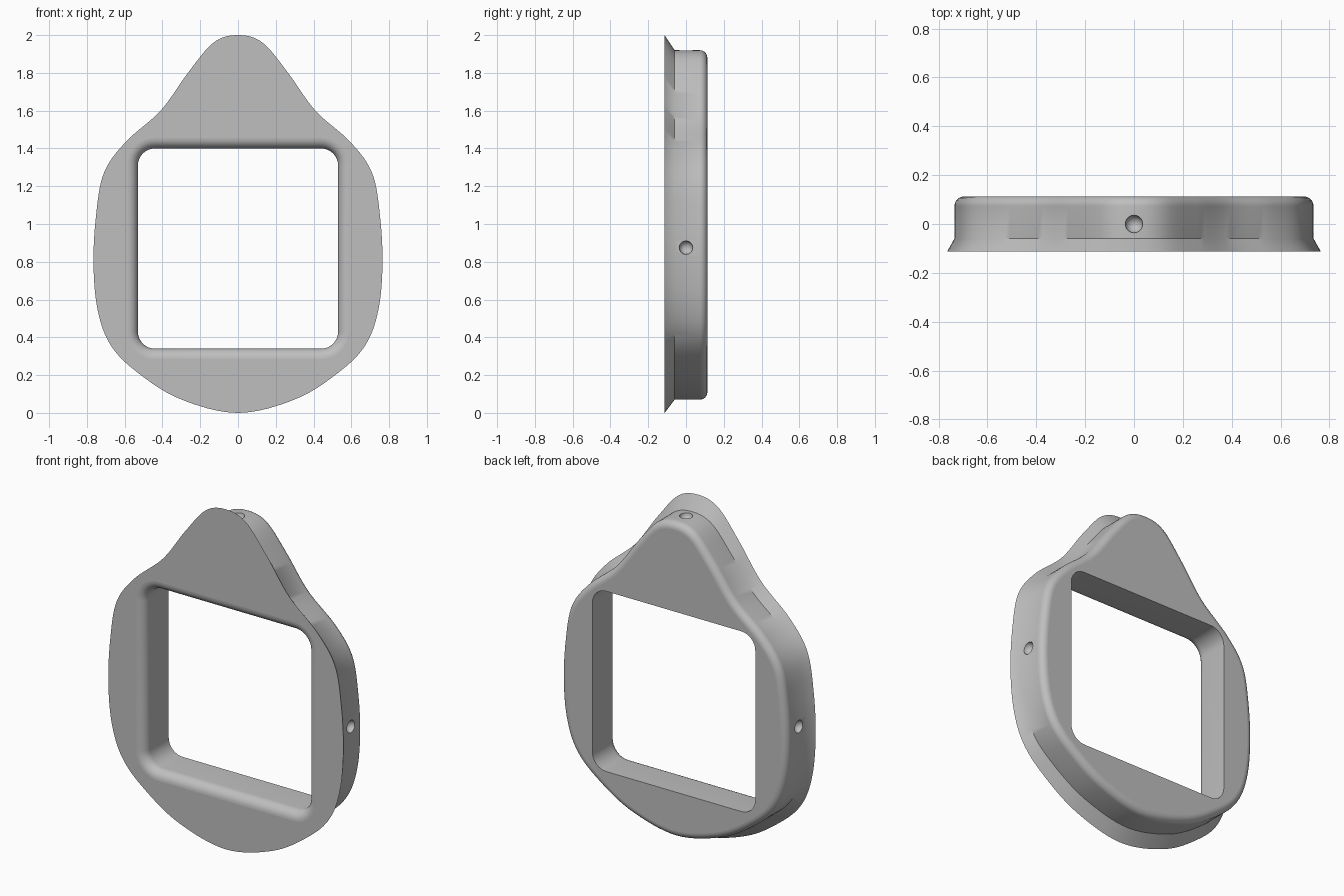
import bpy, bmesh, math
from mathutils import Vector

cube = bpy.data.objects.get("Cube")
if cube:
    bpy.data.objects.remove(cube, do_unlink=True)

DEPTH = 0.113        # half thickness
HOLE_Z, HOLE = 0.87, 0.53
STEPS = 8

# Right half of the pear-shaped outline, top to bottom (x, z)
HALF = [(0, 2.0), (0.13, 1.96), (0.265, 1.80), (0.41, 1.60), (0.594, 1.435),
        (0.71, 1.27), (0.752, 1.04), (0.765, 0.78), (0.742, 0.54),
        (0.675, 0.36), (0.54, 0.22), (0.31, 0.075), (0, 0)]


def closed_spline(pts, n):
    """Smooth closed curve through the points."""
    pts = [Vector(p) for p in pts]
    out = []
    for i in range(len(pts)):
        a, b, c, d = (pts[(i + k - 1) % len(pts)] for k in range(4))
        for s in range(n):
            t = s / n
            out.append(0.5 * (2 * b + (c - a) * t + (2 * a - 5 * b + 4 * c - d) * t * t
                              + (3 * b - a - 3 * c + d) * t ** 3))
    return out


def inset(loop, dist):
    """Move a clockwise loop inwards along its normals."""
    out = []
    for i, p in enumerate(loop):
        t = (loop[(i + 1) % len(loop)] - loop[i - 1]).normalized()
        out.append(p + Vector((t.y, -t.x)) * dist)
    return out


def rounded_square(half, radius):
    out = []
    for k in range(4):
        mid = math.pi / 4 + k * math.pi / 2
        c = Vector((math.copysign(half - radius, math.cos(mid)),
                    HOLE_Z + math.copysign(half - radius, math.sin(mid))))
        for s in range(STEPS + 1):
            a = (k + s / STEPS) * math.pi / 2
            out.append(c + radius * Vector((math.cos(a), math.sin(a))))
    return out


bm = bmesh.new()


def ring(loop, y):
    return [bm.verts.new((p.x, y, p.y)) for p in loop]


def walls(rings):
    for a, b in zip(rings, rings[1:]):
        for i in range(len(a)):
            j = (i + 1) % len(a)
            bm.faces.new((a[i], a[j], b[j], b[i]))


def cap(outer, inner):
    edges = [bm.edges.get((r[i - 1], r[i])) for r in (outer, inner) for i in range(len(r))]
    bmesh.ops.triangle_fill(bm, edges=edges, use_beauty=True)


# Outer skin: flared front rim, straight wall, rounded back edge
rim = closed_spline(HALF + [(-x, z) for x, z in HALF[-2:0:-1]], 8)
wall = [Vector((p.x * 0.961, 0.07 + p.y * 0.925)) for p in rim]
R = 0.04
outer = [ring(rim, -DEPTH), ring(wall, -0.06)]
for s in range(STEPS + 1):
    a = s / STEPS * math.pi / 2
    outer.append(ring(inset(wall, R * (1 - math.cos(a))), DEPTH - R + R * math.sin(a)))
walls(outer)

# Window: sharp at the back, rounded lip at the front
F = 0.055
inner = [ring(rounded_square(HOLE, 0.09), DEPTH)]
for s in range(STEPS + 1):
    a = s / STEPS * math.pi / 2
    grow = F * (1 - math.cos(a))
    inner.append(ring(rounded_square(HOLE + grow, 0.09 + grow), -DEPTH + F - F * math.sin(a)))
walls(inner)

cap(outer[0], inner[-1])
cap(outer[-1], inner[0])
bmesh.ops.recalc_face_normals(bm, faces=bm.faces)

mesh = bpy.data.meshes.new("frame_body")
bm.to_mesh(mesh)
bm.free()
frame = bpy.data.objects.new("frame_body", mesh)
bpy.context.collection.objects.link(frame)

grey = bpy.data.materials.new("plain grey")
grey.use_nodes = True
grey.diffuse_color = (0.52, 0.52, 0.52, 1)
grey.node_tree.nodes["Principled BSDF"].inputs["Base Color"].default_value = (0.52, 0.52, 0.52, 1)
mesh.materials.append(grey)

# Round dimples on both sides and on the top
bpy.context.view_layer.objects.active = frame
for pos in ((0.735, 0, 0.875), (-0.735, 0, 0.875), (0, 0, 1.92)):
    bpy.ops.mesh.primitive_uv_sphere_add(segments=24, ring_count=12, radius=0.036, location=pos)
    cutter = bpy.context.object
    cutter.name = "dimple_cutter"
    cutter.hide_render = True
    cutter.data.materials.append(grey)
    mod = frame.modifiers.new("dimple", 'BOOLEAN')
    mod.operation, mod.solver, mod.object = 'DIFFERENCE', 'EXACT', cutter
    bpy.context.view_layer.objects.active = frame
    bpy.ops.object.modifier_apply(modifier=mod.name)
    bpy.data.objects.remove(cutter, do_unlink=True)

# Smooth curved skin, flat front and back
bpy.ops.object.select_all(action='DESELECT')
frame.select_set(True)
bpy.ops.object.shade_smooth_by_angle(angle=math.radians(40))
for poly in frame.data.polygons:
    if abs(poly.normal.y) > 0.999:
        poly.use_smooth = False
